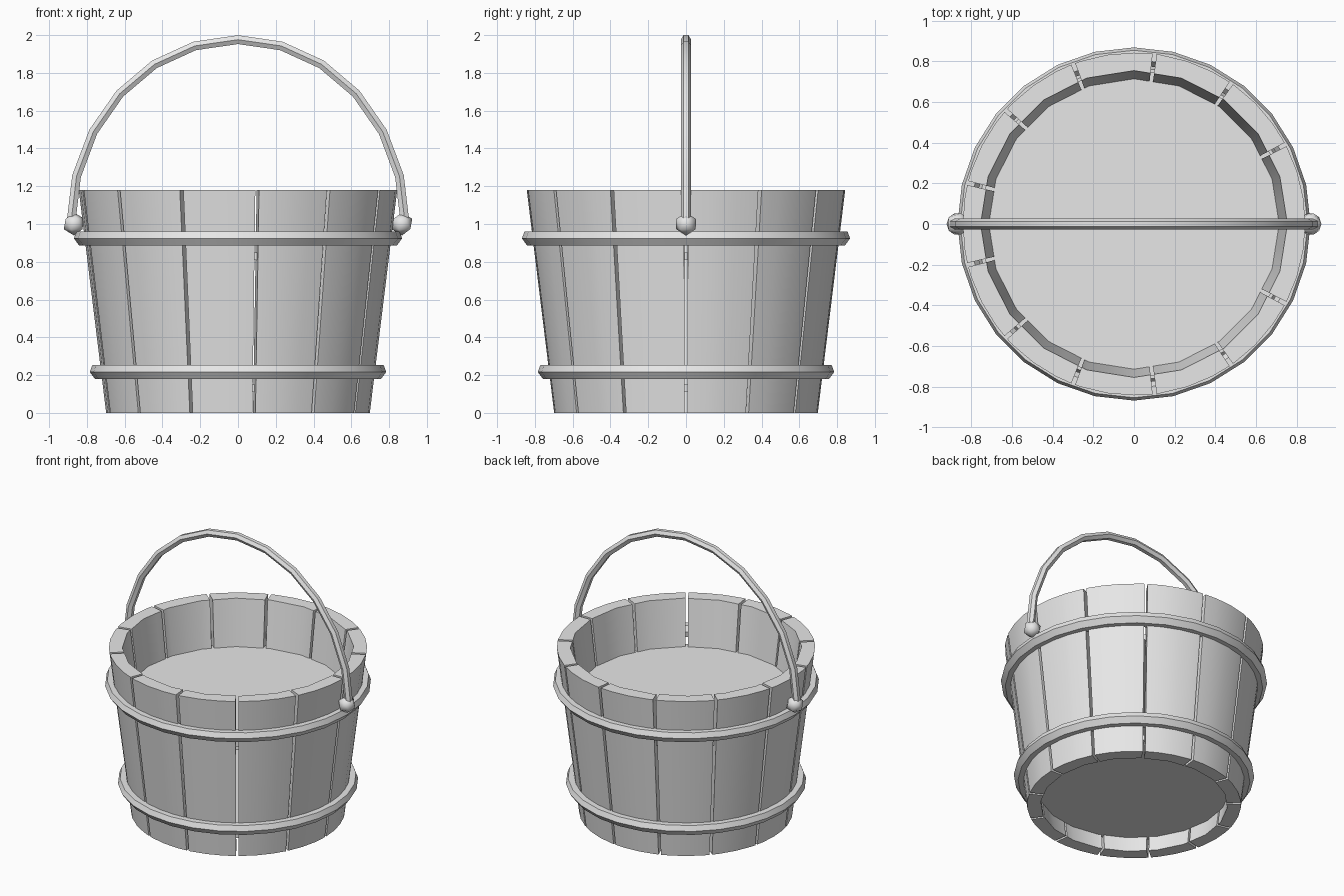
import bpy
import bmesh
from math import sin, cos, pi, radians
from mathutils import Vector

old = bpy.data.objects.get("Cube")
if old:
    bpy.data.objects.remove(old, do_unlink=True)

grey = bpy.data.materials.new("plain_grey")
grey.use_nodes = True
grey.diffuse_color = (0.8, 0.8, 0.8, 1)
grey.node_tree.nodes["Principled BSDF"].inputs["Base Color"].default_value = (0.8, 0.8, 0.8, 1)


def finish(name, bm, sharp=30):
    """Turn a bmesh into a smooth object whose edges above the sharp angle stay crisp."""
    bmesh.ops.recalc_face_normals(bm, faces=bm.faces)
    mesh = bpy.data.meshes.new(name)
    bm.to_mesh(mesh)
    bm.free()
    mesh.materials.append(grey)
    mesh.shade_smooth()
    mesh.set_sharp_from_angle(angle=radians(sharp))
    obj = bpy.data.objects.new(name, mesh)
    bpy.context.collection.objects.link(obj)
    return obj


def loft(name, rings, closed=False):
    """Skin a row of equal cross-sections, capped unless it closes on itself."""
    bm = bmesh.new()
    rows = [[bm.verts.new(p) for p in ring] for ring in rings]
    n = len(rows[0])
    pairs = list(zip(rows, rows[1:]))
    if closed:
        pairs.append((rows[-1], rows[0]))
    else:
        bm.faces.new(rows[0])
        bm.faces.new(rows[-1])
    for a, b in pairs:
        for i in range(n):
            j = (i + 1) % n
            bm.faces.new((a[i], a[j], b[j], b[i]))
    return finish(name, bm)


def polar(r, a, z):
    return Vector((r * cos(a), r * sin(a), z))


# Staves: a tapered wall, round outside and twenty-sided inside, split by radial gaps
HEIGHT, COUNT, HALF_GAP = 1.18, 13, 0.0118
FACET = 2 * pi / 20
OUTER = [(0.698, 0), (0.843, HEIGHT)]
INNER = [(0.755, HEIGHT), (0.61, 0)]


def wall_section(a):
    flat = cos(FACET / 2) / cos(a % FACET - FACET / 2)
    return [polar(r, a, z) for r, z in OUTER] + [polar(r * flat, a, z) for r, z in INNER]


step = 2 * pi / COUNT
for k in range(COUNT):
    start, end = k * step + HALF_GAP, (k + 1) * step - HALF_GAP
    bends = [i * FACET / 2 for i in range(41) if start + 0.01 < i * FACET / 2 < end - 0.01]
    loft(f"stave_{k + 1}", [wall_section(a) for a in [start, *bends, end]])

# Hoops: bevelled bands around the staves
BAND = [(0, 0), (-0.014, 0.036), (-0.06, 0.036),
        (-0.085, 0), (-0.08, -0.038), (-0.028, -0.038)]
for name, radius, height in (("upper_hoop", 0.869, 0.924), ("lower_hoop", 0.785, 0.217)):
    loft(name, [[polar(radius + dr, 2 * pi * i / 28, height + dz) for dr, dz in BAND]
                for i in range(28)], closed=True)

# Discs: the bottom board and the surface of the contents
for name, radius, low, high in (("bottom_board", 0.655, 0.11, 0.15),
                                ("contents_surface", 0.755, 0.81, 0.85)):
    loft(name, [[polar(radius, 2 * pi * i / 40, z) for i in range(40)]
                for z in (low, high)])

# Handle: a six-sided rod bent along a half ellipse
WIDE, TALL, PIVOT, ROD = 0.885, 0.976, 1.0, 0.027
rings = []
for i in range(13):
    t = pi * i / 12
    centre = Vector((WIDE * cos(t), 0, PIVOT + TALL * sin(t)))
    out = Vector((TALL * cos(t), 0, WIDE * sin(t))).normalized()
    rings.append([centre + ROD * (cos(j * pi / 3) * Vector((0, 1, 0)) + sin(j * pi / 3) * out)
                  for j in range(6)])
loft("handle", rings)

# Pivot knobs at both handle ends
for name, side in (("left_knob", 1), ("right_knob", -1)):
    bm = bmesh.new()
    bmesh.ops.create_icosphere(bm, subdivisions=1, radius=0.061)
    finish(name, bm, sharp=60).location = (side * 0.868, 0, PIVOT)
